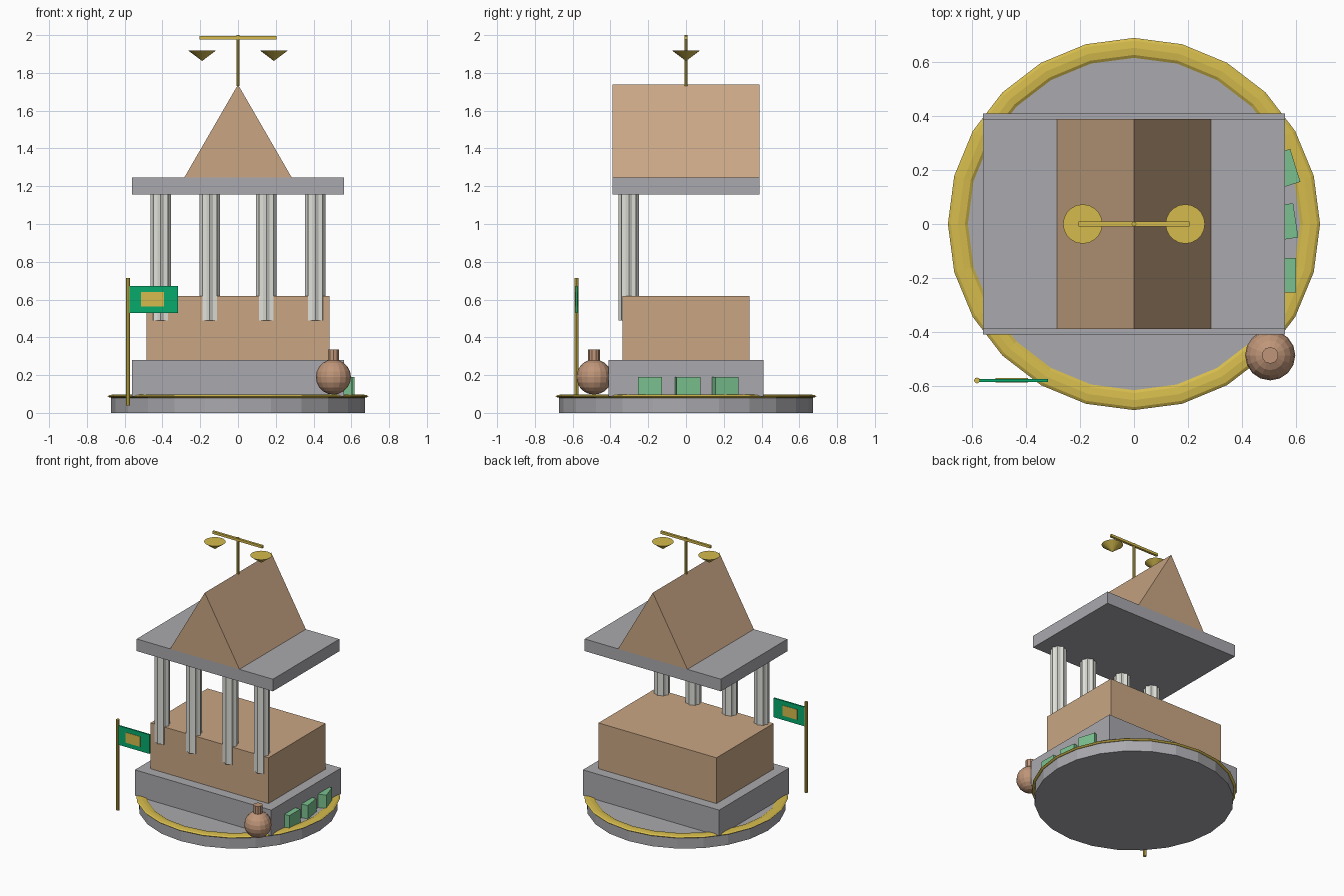
import bpy, bmesh
from math import pi, cos, sin
from mathutils import Matrix

cube = bpy.data.objects.get("Cube")
if cube:
    bpy.data.objects.remove(cube)


def material(name, r, g, b):
    m = bpy.data.materials.new(name)
    m.use_nodes = True
    lin = [(c / 255) ** 2.2 for c in (r, g, b)] + [1]
    m.diffuse_color = lin
    m.node_tree.nodes["Principled BSDF"].inputs["Base Color"].default_value = lin
    return m


stone = material("grey stone", 168, 168, 173)
marble = material("pale marble", 222, 222, 216)
tan = material("tan brick", 200, 165, 131)
clay = material("brown clay", 190, 148, 120)
gold = material("gold", 212, 186, 78)
green = material("flag green", 16, 170, 108)
leaf = material("soft green", 122, 192, 142)


def finish(name, bm, mat, loc=(0, 0, 0), turn=0):
    bmesh.ops.recalc_face_normals(bm, faces=bm.faces)
    me = bpy.data.meshes.new(name)
    bm.to_mesh(me)
    bm.free()
    me.materials.append(mat)
    ob = bpy.data.objects.new(name, me)
    ob.location = loc
    ob.rotation_euler.z = turn
    bpy.context.collection.objects.link(ob)
    return ob


def box(name, mat, centre, size, turn=0):
    bm = bmesh.new()
    bmesh.ops.create_cube(bm, size=1, matrix=Matrix.Diagonal((*size, 1)))
    return finish(name, bm, mat, centre, turn)


def cone(name, mat, x, y, z0, z1, r0, r1, sides):
    bm = bmesh.new()
    bmesh.ops.create_cone(bm, cap_ends=True, segments=sides, radius1=r0, radius2=r1,
                          depth=z1 - z0)
    return finish(name, bm, mat, (x, y, (z0 + z1) / 2))


def prism(name, mat, points, vector, loc=(0, 0, 0)):
    """Extrude a flat outline along a vector."""
    bm = bmesh.new()
    face = bm.faces.new([bm.verts.new(p) for p in points])
    new = bmesh.ops.extrude_face_region(bm, geom=[face])["geom"]
    bmesh.ops.translate(bm, vec=vector,
                        verts=[v for v in new if isinstance(v, bmesh.types.BMVert)])
    return finish(name, bm, mat, loc)


# Round base with a flattened gold rim
cone("round_base", stone, 0, 0, 0, 0.088, 0.672, 0.672, 24)
bpy.ops.mesh.primitive_torus_add(major_segments=24, minor_segments=8, major_radius=0.653,
                                 minor_radius=0.037, location=(0, 0, 0.088))
rim = bpy.context.object
rim.name = "base_rim"
rim.scale.z = 0.27
rim.data.materials.append(gold)

# Plinth, hall and upper slab
box("plinth", stone, (0, 0, 0.184), (1.12, 0.82, 0.192))
box("hall", tan, (0, 0, 0.45), (0.97, 0.67, 0.34))
box("roof_slab", stone, (0, 0, 1.2), (1.12, 0.78, 0.09))

# Fluted columns along the front
flutes = 8
outline = []
for i in range(flutes * 2):
    a, r = pi * i / flutes, 0.054 if i % 2 == 0 else 0.045
    outline.append((r * cos(a), r * sin(a), 0))
for i, x in enumerate((-0.41, -0.15, 0.15, 0.41)):
    prism(f"column_{i + 1}", marble, outline, (0, 0, 0.665), (x, -0.303, 0.49))

# Gabled roof
prism("gable_roof", tan, [(-0.285, -0.39, 1.245), (0.285, -0.39, 1.245), (0, -0.39, 1.738)],
      (0, 0.78, 0))

# Balance scale on the ridge
cone("scale_post", gold, 0, 0, 1.73, 2.0, 0.009, 0.009, 8)
box("scale_beam", gold, (0, 0, 1.985), (0.41, 0.018, 0.018))
for side, x in (("right", -0.19), ("left", 0.19)):
    cone(f"scale_pan_{side}", gold, x, 0, 1.863, 1.918, 0, 0.073, 20)

# Flag with a gold panel on both faces
cone("flag_pole", gold, -0.582, -0.58, 0.04, 0.715, 0.011, 0.011, 8)
box("flag", green, (-0.446, -0.58, 0.601), (0.256, 0.012, 0.142))
box("flag_panel", gold, (-0.453, -0.58, 0.601), (0.12, 0.017, 0.076))

# Round jar with a neck
bm = bmesh.new()
bmesh.ops.create_uvsphere(bm, u_segments=16, v_segments=10, radius=0.093)
finish("jar_body", bm, clay, (0.505, -0.487, 0.19))
cone("jar_neck", clay, 0.505, -0.487, 0.27, 0.336, 0.031, 0.031, 10)

# Three blocks leaning out beside the plinth, each turned a little more
for i in range(3):
    box(f"side_block_{i + 1}", leaf, (0.555, -0.19 + 0.197 * i, 0.14), (0.09, 0.128, 0.1),
        0.15 * i)
